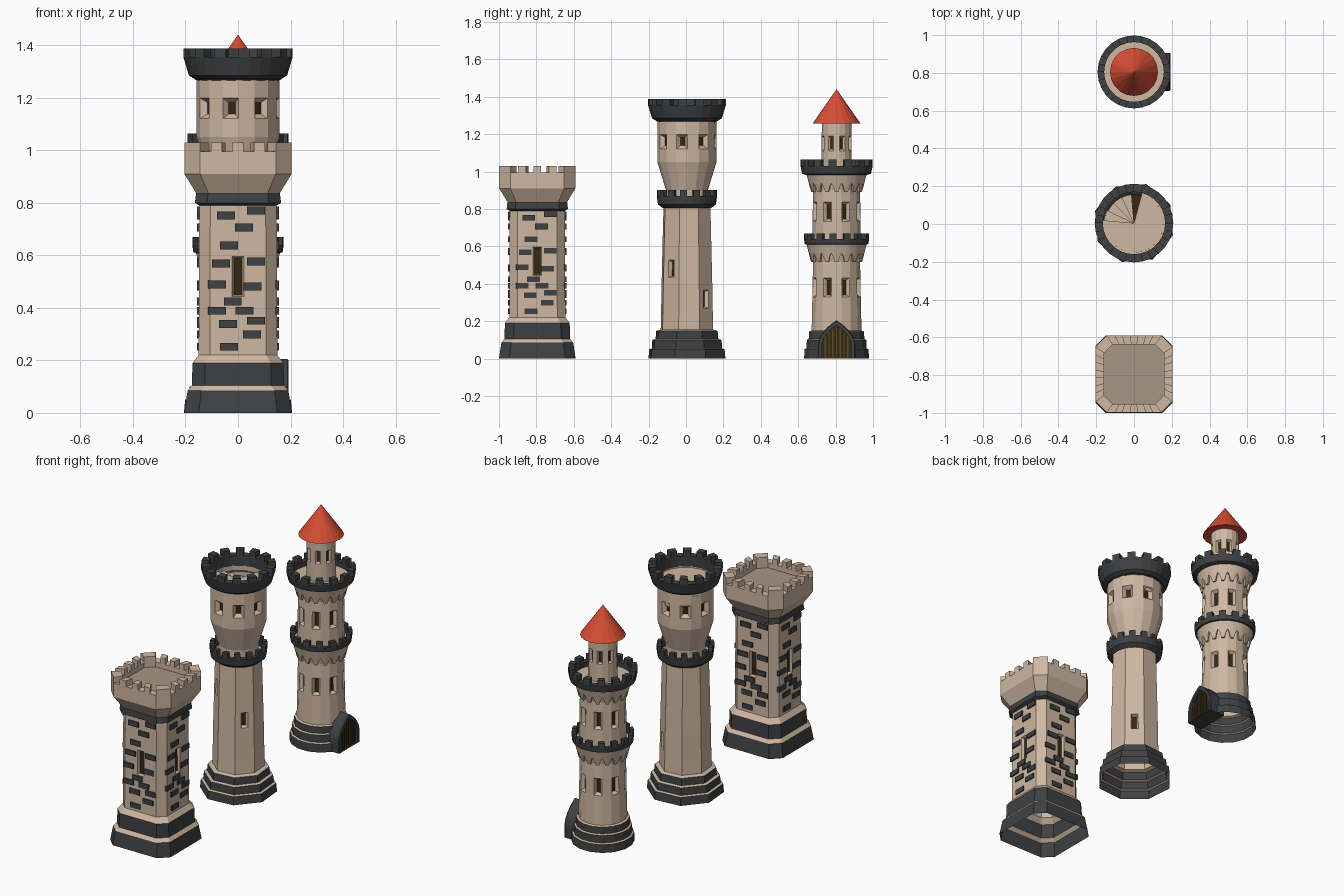
import bpy, bmesh, math
from mathutils import Vector, Matrix

if "Cube" in bpy.data.objects:
    bpy.data.objects.remove(bpy.data.objects["Cube"])

PALETTE = [("tan_stone", (0.62, 0.475, 0.36)), ("charcoal_stone", (0.05, 0.052, 0.055)),
           ("dark_opening", (0.035, 0.022, 0.006)), ("red_roof", (0.68, 0.075, 0.035)),
           ("shaded_floor", (0.38, 0.305, 0.24)), ("door_bars", (0.10, 0.07, 0.018))]
MATS = []
for n, c in PALETTE:
    m = bpy.data.materials.new(n)
    m.diffuse_color = (*c, 1)
    m.use_nodes = True
    m.node_tree.nodes["Principled BSDF"].inputs["Base Color"].default_value = m.diffuse_color
    MATS.append(m)
TAN, DARK, HOLE, RED, FLOOR, BARS = range(6)
YS, YM, YR = -0.795, 0.005, 0.805      # square, middle and rear tower centres


def finish(name, bm, y):
    me = bpy.data.meshes.new(name)
    bm.to_mesh(me)
    bm.free()
    for m in MATS:
        me.materials.append(m)
    ob = bpy.data.objects.new(name, me)
    ob.location.y = y
    bpy.context.collection.objects.link(ob)
    return ob


def circ(z, r, n, rot=0.0):
    return [Vector((r * math.cos(a), r * math.sin(a), z))
            for a in (math.radians(rot + 360 * j / n) for j in range(n))]


def square(z, h, c, n=1):
    # chamfered square, each long side cut in n parts
    pts = []
    for k in range(4):
        R = Matrix.Rotation(k * math.pi / 2, 3, 'Z')
        pts += [R @ Vector((h, (h - c) * (2 * i / n - 1), z)) for i in range(n + 1)]
    return pts


def loft(name, y, rings, cols, closed=False, cap=None, windows=(), merlon=None):
    """Skin rings; windows = (band, segments, inset, frame, depth); merlon = (band, height)."""
    bm = bmesh.new()
    vs = [[bm.verts.new(p) for p in r] for r in rings]
    n, nb = len(rings[0]), len(rings) - (0 if closed else 1)
    F = {}
    for i in range(nb):
        a, b = vs[i], vs[(i + 1) % len(vs)]
        for j in range(n):
            k = (j + 1) % n
            f = bm.faces.new((a[j], a[k], b[k], b[j]))
            f.material_index = cols if isinstance(cols, int) else cols[i]
            F[i, j] = f
    if cap is not None:
        bm.faces.new(vs[-1]).material_index = cap
    bm.normal_update()
    for band, segs, inset, frame, depth in windows:
        fs = [F[band, j] for j in segs]
        if inset:
            bmesh.ops.inset_individual(bm, faces=fs, thickness=inset, use_even_offset=True)
        bmesh.ops.inset_individual(bm, faces=fs, thickness=frame, depth=-depth, use_even_offset=True)
        for f in fs:
            f.material_index = HOLE
    if merlon:
        fs = [F[merlon[0], j] for j in range(1, n, 2)]
        new = bmesh.ops.extrude_discrete_faces(bm, faces=fs)['faces']
        bmesh.ops.translate(bm, verts=[v for f in new for v in f.verts], vec=(0, 0, merlon[1]))
    bad = [f for f in bm.faces if f.calc_area() < 1e-8]
    bmesh.ops.delete(bm, geom=bad, context='FACES')
    return finish(name, bm, y)


def lathe(name, y, prof, cols, n, rot=0.0, **kw):
    return loft(name, y, [circ(z, r, n, rot) for z, r in prof], cols, **kw)


def boxes(name, y, items, col):
    # items: (matrix, size)
    bm = bmesh.new()
    for M, s in items:
        bmesh.ops.create_cube(bm, size=1, matrix=M @ Matrix.Diagonal((*s, 1)))
    for f in bm.faces:
        f.material_index = col
    return finish(name, bm, y)


# ---- square tower ----
prof = [(0, .205, .055), (.085, .192, .052), (.105, .176, .05), (.19, .173, .048), (.22, .15, .043),
        (.36, .149, .043), (.68, .148, .042), (.79, .147, .042), (.80, .164, .046), (.835, .16, .046)]
loft("square_tower_body", YS, [square(*p) for p in prof],
     [DARK, TAN, DARK, TAN, TAN, TAN, TAN, DARK, DARK],
     windows=[(5, (0, 2, 4, 6), .084, .006, .015)])
loft("square_tower_parapet", YS,
     [square(z, h, c, 7) for z, h, c in [(.83, .155, .045), (.91, .204, .06), (.995, .204, .06),
                                         (.995, .158, .046), (.965, .158, .046)]],
     TAN, cap=FLOOR, merlon=(2, .035))
BRICKS = [(-.046, .752), (.069, .771), (.023, .706), (-.034, .637), (-.065, .569), (.069, .576),
          (-.08, .489), (.055, .481), (-.02, .425), (-.08, .389), (.025, .389), (-.038, .338),
          (.069, .351), (.053, .298), (-.034, .252)]
items = []
for k in range(4):
    R = Matrix.Rotation(k * math.pi / 2, 4, 'Z')
    items += [(R @ Matrix.Translation((.149, u, z)), (.014, .068, .03)) for u, z in BRICKS]
boxes("square_tower_bricks", YS, items, DARK)

# ---- middle tower: octagonal base and shaft ----
prof = [(0, .216), (.05, .211), (.055, .197), (.1, .194), (.105, .176), (.148, .172), (.155, .147),
        (.235, .145), (.40, .142), (.56, .138), (.72, .134), (.82, .131)]
lathe("middle_tower_shaft", YM, prof, [DARK, TAN, DARK, TAN, DARK] + [TAN] * 6, 8, -17.5,
      windows=[(7, (1,), .034, .009, .02), (8, (7,), .034, .009, .02), (9, (5,), .034, .009, .02)])
lathe("middle_tower_lower_battlement", YM,
      [(.805, .13), (.825, .155), (.868, .161), (.868, .136), (.845, .136), (.845, .09)],
      [DARK, DARK, DARK, DARK, TAN, DARK], 28, closed=True, merlon=(2, .032))
lathe("middle_tower_upper_body", YM,
      [(.84, .112), (.9, .112), (1.05, .158), (1.12, .158), (1.2, .158), (1.3, .157)],
      TAN, 16, -21.25, windows=[(3, range(0, 16, 2), .001, .017, .022)])
lathe("middle_tower_top_battlement", YM,
      [(1.265, .15), (1.275, .17), (1.285, .187), (1.355, .208), (1.355, .165), (1.27, .165)],
      DARK, 28, closed=True, merlon=(3, .033))


def sector(z, r, a0, a1, n):
    return [Vector((0, 0, z))] + [Vector((r * math.cos(a), r * math.sin(a), z)) for a in
                                  (math.radians(a0 + (a1 - a0) * i / n) for i in range(n + 1))]


# roof floor with a stair winding down
loft("middle_tower_roof_floor", YM, [sector(z, .167, 175, 435, 20) for z in (1.275, 1.29)], TAN, cap=TAN)
for k in range(5):
    z = 1.275 - .02 * k
    loft("roof_stair_step", YM, [sector(q, .157 if k < 3 else .15, 155 - 20 * k, 175 - 20 * k, 3)
                                 for q in (z - .02, z)],
         TAN, cap=TAN if k < 4 else HOLE)

# ---- rear tower ----
prof = [(0, .177), (.05, .174), (.055, .164), (.1, .162), (.105, .152), (.145, .149), (.15, .136),
        (.325, .132), (.435, .13), (.52, .128), (.61, .15), (.615, .132), (.73, .131), (.84, .129),
        (.9, .128), (.98, .15)]
odd = range(1, 16, 2)
lathe("rear_tower_body", YR, prof, [DARK, TAN, DARK, TAN, DARK] + [TAN] * 10, 16, -11.25,
      windows=[(7, odd, .003, .013, .018), (12, odd, .003, .013, .018)])
lathe("rear_tower_lower_battlement", YR,
      [(.605, .14), (.612, .17), (.64, .174), (.64, .15), (.622, .15), (.622, .12)],
      [DARK, DARK, DARK, DARK, TAN, DARK], 28, closed=True, merlon=(2, .03))
lathe("rear_tower_upper_battlement", YR,
      [(.975, .14), (.988, .184), (1.03, .193), (1.03, .158), (1.0, .158), (1.0, .07)],
      [DARK, DARK, DARK, DARK, TAN, DARK], 28, closed=True, merlon=(2, .034))
lathe("rear_tower_turret", YR, [(.99, .082), (1.11, .081), (1.19, .081), (1.27, .08)], TAN, 16, -11.25,
      windows=[(1, odd, .001, .009, .012)])
lathe("rear_tower_roof", YR, [(1.26, .07), (1.258, .127), (1.44, .0005)], RED, 20)

# corbel arches: skirts with a scalloped lower edge
SCALLOP = [0, 0, .55, .85, .55, 0]
for name, z0, z1 in (("lower_corbel_arches", .515, .61), ("upper_corbel_arches", .89, .982)):
    n = 16 * len(SCALLOP)
    lo, hi = [], []
    for j in range(n):
        a = 2 * math.pi * j / n
        t = SCALLOP[j % len(SCALLOP)] * .6
        d = Vector((math.cos(a), math.sin(a), 0))
        lo.append(d * (.136 + .022 * t) + Vector((0, 0, z0 + (z1 - z0) * t)))
        hi.append(d * .16 + Vector((0, 0, z1)))
    inner = [Vector((p.x * .9, p.y * .9, p.z)) for p in lo]
    loft(name, YR, [inner, lo, hi], TAN)

# ---- door on the right side of the rear tower ----
def arch(x, w, h, s=.07, n=8):
    half = [(w, 0)] + [(w * (1 - (i / n) ** 2), s + (h - s) * i / n) for i in range(n + 1)]
    return [Vector((x, u, z)) for u, z in half + [(-u, z) for u, z in half[-2::-1]]]


loft("door_frame", YR, [arch(.09, .1, .205), arch(.188, .1, .205), arch(.193, .096, .2),
                        arch(.193, .078, .178), arch(.179, .078, .178)],
     [DARK, DARK, DARK, DARK], cap=HOLE)
items = []
for i in range(-3, 4):
    u = i * .02
    h = .07 + .105 * math.sqrt(max(0, 1 - abs(u) / .078))
    items.append((Matrix.Translation((.18, u, h / 2)), (.008, .007, h)))
boxes("door_bars", YR, items, BARS)
